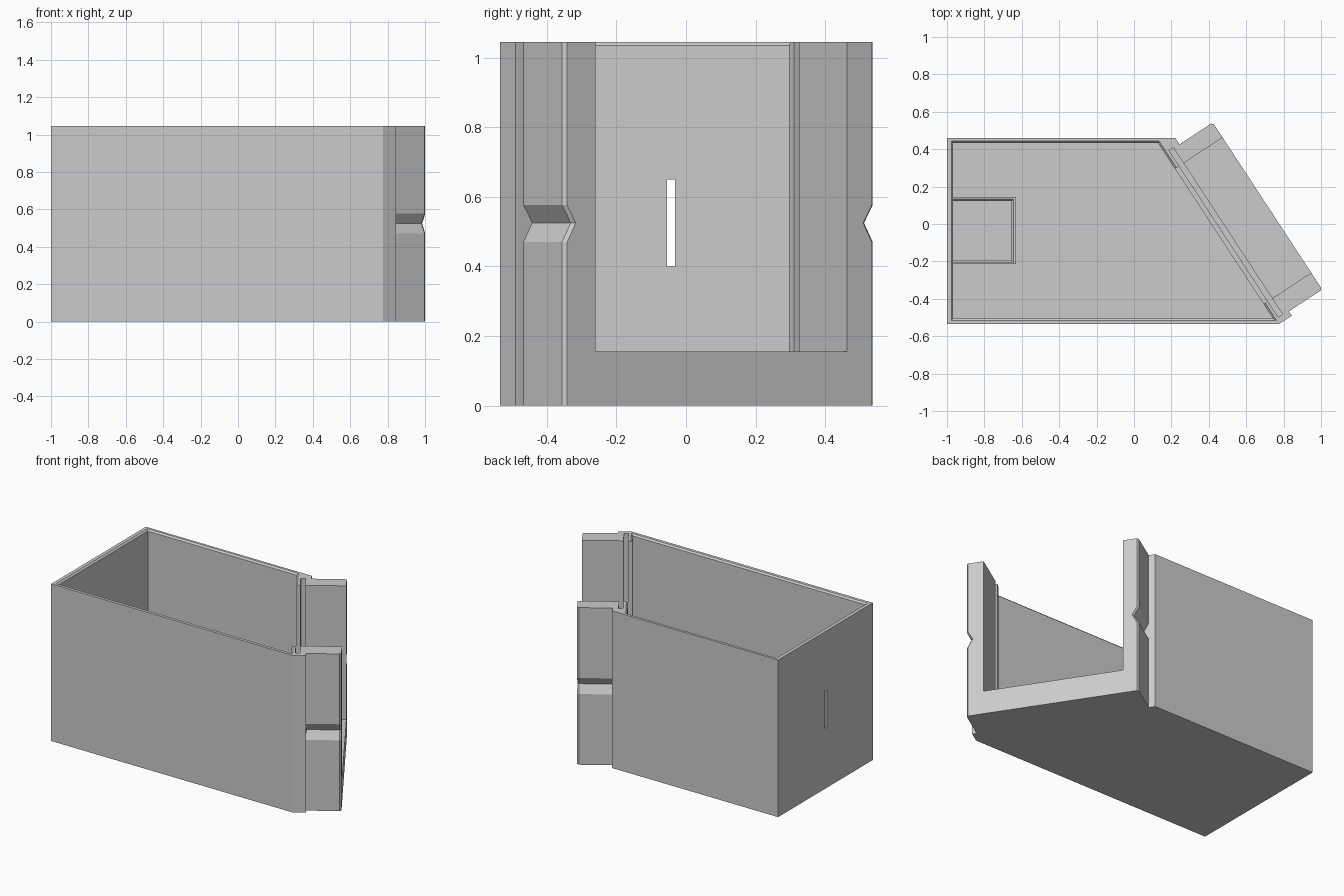
import bpy, bmesh
from mathutils import Vector

cube = bpy.data.objects.get("Cube")
if cube:
    bpy.data.objects.remove(cube, do_unlink=True)

GREY = (0.6, 0.6, 0.6, 1)
mat = bpy.data.materials.new("plain grey")
mat.use_nodes = True
mat.diffuse_color = GREY
mat.node_tree.nodes["Principled BSDF"].inputs["Base Color"].default_value = GREY

TOP, NOTCH, FLOOR, SILL = 1.045, 0.525, 0.03, 0.155
ALONG = Vector((-0.548, 0.836))    # along the slanted end
OUT = Vector((0.836, 0.548))       # outward from the slanted end


def slant(u, n):
    return tuple(ALONG * u + OUT * n)


def on_wall(y, n):
    """Point where a line parallel to the slanted end meets a long wall."""
    return ((n - OUT.y * y) / OUT.x, y)


def loft(name, rings):
    """Solid through stacked outlines, given as (height, points)."""
    bm = bmesh.new()
    layers = [[bm.verts.new((x, y, z)) for x, y in pts] for z, pts in rings]
    bm.faces.new(layers[0][::-1])
    bm.faces.new(layers[-1])
    for low, high in zip(layers, layers[1:]):
        for i in range(len(low)):
            j = (i + 1) % len(low)
            bm.faces.new((low[i], low[j], high[j], high[i]))
    bmesh.ops.recalc_face_normals(bm, faces=bm.faces)
    mesh = bpy.data.meshes.new(name)
    bm.to_mesh(mesh)
    bm.free()
    mesh.materials.append(mat)
    obj = bpy.data.objects.new(name, mesh)
    bpy.context.collection.objects.link(obj)
    return obj


def rect(x0, x1, y0, y1):
    return [(x0, y0), (x1, y0), (x1, y1), (x0, y1)]


def slant_rect(u0, u1, n0, n1):
    return [slant(u0, n0), slant(u0, n1), slant(u1, n1), slant(u1, n0)]


def cut(target, cutter):
    cutter.hide_render = True
    mod = target.modifiers.new("cut", 'BOOLEAN')
    mod.operation, mod.solver, mod.object = 'DIFFERENCE', 'EXACT', cutter
    bpy.context.view_layer.objects.active = target
    bpy.ops.object.modifier_apply(modifier=mod.name)
    bpy.data.objects.remove(cutter, do_unlink=True)


def outline(inset):
    """Outer plan; inset pinches the sides of the slanted end block."""
    a, b = -0.845 + inset, 0.223 - inset
    return [(-1, -0.535), (0.775, -0.535), slant(-0.873, 0.437),
            slant(a, 0.437), slant(a, 0.639), slant(a + 0.01, 0.65),
            slant(b - 0.01, 0.65), slant(b, 0.639), slant(b, 0.437),
            on_wall(0.46, 0.437), (-1, 0.46)]


def cavity(grow):
    y0, y1, n = -0.505 - grow, 0.433 + grow, 0.345 + grow
    x0 = -0.967 - grow
    return [(x0, y0), on_wall(y0, n), on_wall(y1, n), (x0, y1)]


# Outer bin with V notches on both sides of its end block
body = loft("bin_body", [(0, outline(0)), (NOTCH - 0.055, outline(0)),
                         (NOTCH, outline(0.03)), (NOTCH + 0.052, outline(0)),
                         (TOP, outline(0))])

# Hollow with a chamfered rim
cut(body, loft("cavity_cutter", [(FLOOR, cavity(0)), (TOP - 0.01, cavity(0)),
                                 (TOP + 0.002, cavity(0.012))]))
# Mouth through the slanted end
cut(body, loft("mouth_cutter", [(z, slant_rect(-0.738, 0.127, 0.3, 0.75))
                                for z in (SILL, TOP + 0.1)]))
# Channel for a sliding gate
cut(body, loft("channel_cutter", [(z, slant_rect(-0.84, 0.226, 0.372, 0.40))
                                  for z in (SILL - 0.03, TOP + 0.1)]))
# Narrow slot in the flat end
cut(body, loft("slot_cutter", [(z, rect(-1.1, -0.9, -0.055, -0.031))
                               for z in (0.40, 0.65)]))

# Low walled pocket on the floor against the flat end
PT = 0.13
pocket = loft("floor_pocket", [(z, rect(-0.975, -0.632, -0.215, 0.145))
                               for z in (FLOOR - 0.01, PT)])
cut(pocket, loft("pocket_cutter", [
    (z, rect(-1.1, -0.654 + g, -0.195 - g, 0.123 + g))
    for z, g in ((FLOOR, 0), (PT - 0.01, 0), (PT + 0.002, 0.012))]))
